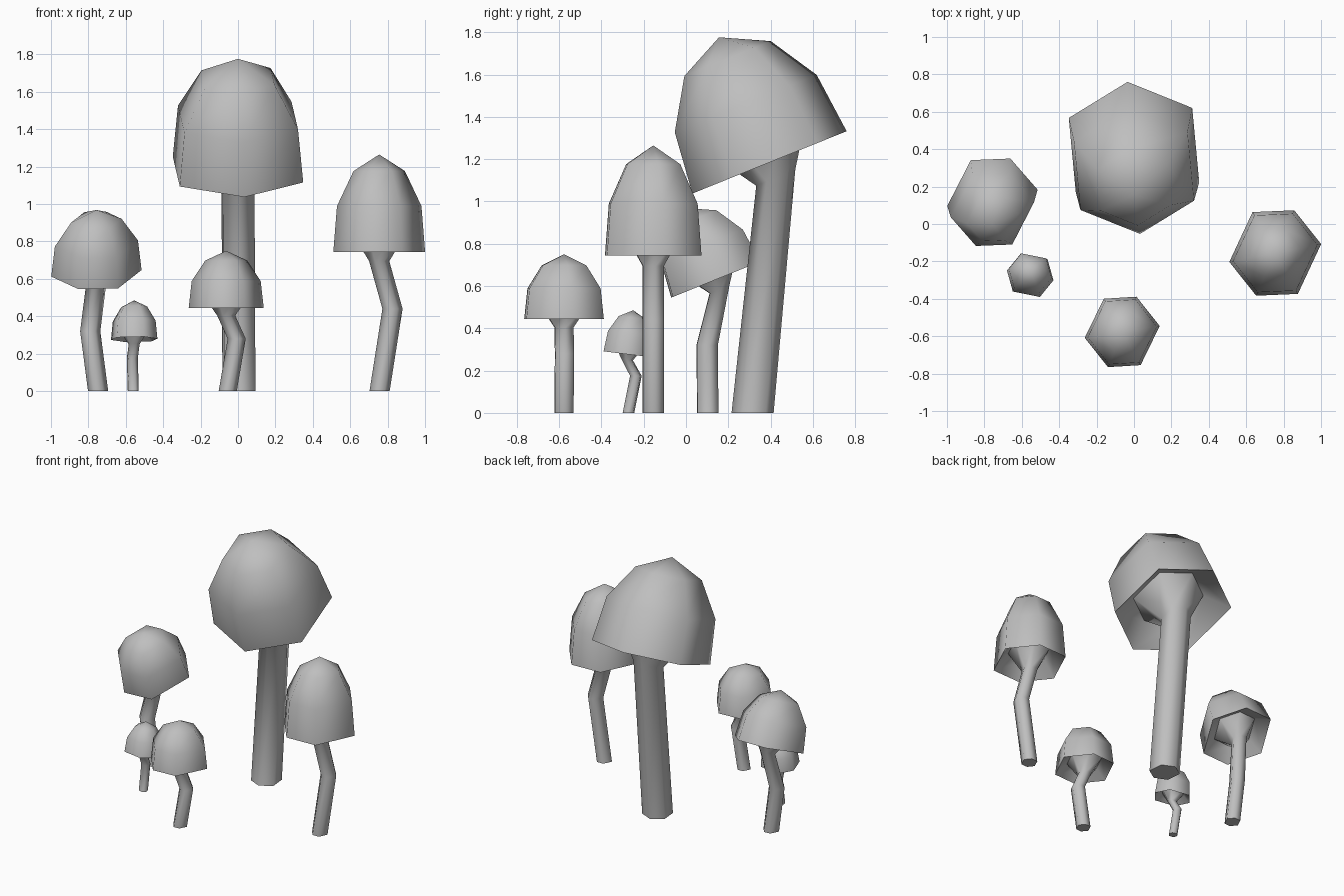
import bpy
import bmesh
from math import radians, cos, sin
from mathutils import Vector, Matrix

cube = bpy.data.objects.get("Cube")
if cube:
    bpy.data.objects.remove(cube, do_unlink=True)

grey = bpy.data.materials.new("soft_grey")
grey.use_nodes = True
COLOUR = (0.52, 0.52, 0.52, 1)
grey.diffuse_color = COLOUR
grey.node_tree.nodes["Principled BSDF"].inputs["Base Color"].default_value = COLOUR


def ring(bm, frame, radius, height, angles):
    """Six-sided ring of vertices around the frame's z axis."""
    return [bm.verts.new(frame @ Vector((radius * cos(radians(a)), radius * sin(radians(a)), height)))
            for a in angles]


def bridge(bm, lower, upper):
    count = len(lower)
    for i in range(count):
        j = (i + 1) % count
        bm.faces.new((lower[i], lower[j], upper[j], upper[i]))


def finish(bm, name):
    bmesh.ops.recalc_face_normals(bm, faces=bm.faces)
    mesh = bpy.data.meshes.new(name)
    bm.to_mesh(mesh)
    bm.free()
    mesh.materials.append(grey)
    obj = bpy.data.objects.new(name, mesh)
    bpy.context.collection.objects.link(obj)
    bpy.ops.object.select_all(action="DESELECT")
    bpy.context.view_layer.objects.active = obj
    obj.select_set(True)
    bpy.ops.object.shade_smooth_by_angle(angle=radians(75))


# Cap profile as fractions of rim radius and cap height, from under the cap to near the tip
INNER = (0.6, 0.2)
PROFILE = [INNER, (1, 0), (0.92, 0.47), (0.56, 0.83)]


def mushroom(name, rim, radius, height, tilt, half_angles, stem_radius, path):
    angles = half_angles + [a + 180 for a in half_angles]
    frame = Matrix.Translation(rim) @ Matrix.Rotation(radians(tilt), 4, "X")

    # Cap: hollow underside, rim, dome and tip
    bm = bmesh.new()
    rings = [ring(bm, frame, r * radius, h * height, angles) for r, h in PROFILE]
    for lower, upper in zip(rings, rings[1:]):
        bridge(bm, lower, upper)
    tip = bm.verts.new(frame @ Vector((0, 0, height)))
    for i in range(6):
        bm.faces.new((rings[-1][i], rings[-1][(i + 1) % 6], tip))
    finish(bm, name + "_cap")

    # Stem: bent tube that flares out into the underside of the cap
    bm = bmesh.new()
    rings = [ring(bm, Matrix.Translation(p), stem_radius, 0, angles) for p in path]
    rings.append(ring(bm, frame, stem_radius, -0.2 * radius, angles))
    rings.append(ring(bm, frame, INNER[0] * radius, INNER[1] * height, angles))
    for lower, upper in zip(rings, rings[1:]):
        bridge(bm, lower, upper)
    bm.faces.new(rings[0])
    finish(bm, name + "_stem")


mushroom("tall_mushroom", (0, 0.395, 1.185), 0.395, 0.638, 22, [-28, 38, 95], 0.1,
         [(0.005, 0.315, 0)])
mushroom("left_mushroom", (0.755, -0.155, 0.745), 0.25, 0.52, 0, [11, 66, 119], 0.055,
         [(0.757, -0.155, 0), (0.826, -0.155, 0.44)])
mushroom("front_mushroom", (-0.063, -0.577, 0.445), 0.203, 0.305, 0, [9, 68, 119], 0.049,
         [(-0.055, -0.577, 0), (-0.007, -0.575, 0.28)])
mushroom("right_mushroom", (-0.757, 0.14, 0.63), 0.246, 0.365, 22, [11, 67, 118], 0.055,
         [(-0.748, 0.103, 0), (-0.79, 0.1, 0.32)])
mushroom("small_mushroom", (-0.555, -0.275, 0.277), 0.127, 0.21, -7, [-12, 43, 114], 0.03,
         [(-0.56, -0.272, 0), (-0.565, -0.237, 0.175)])
